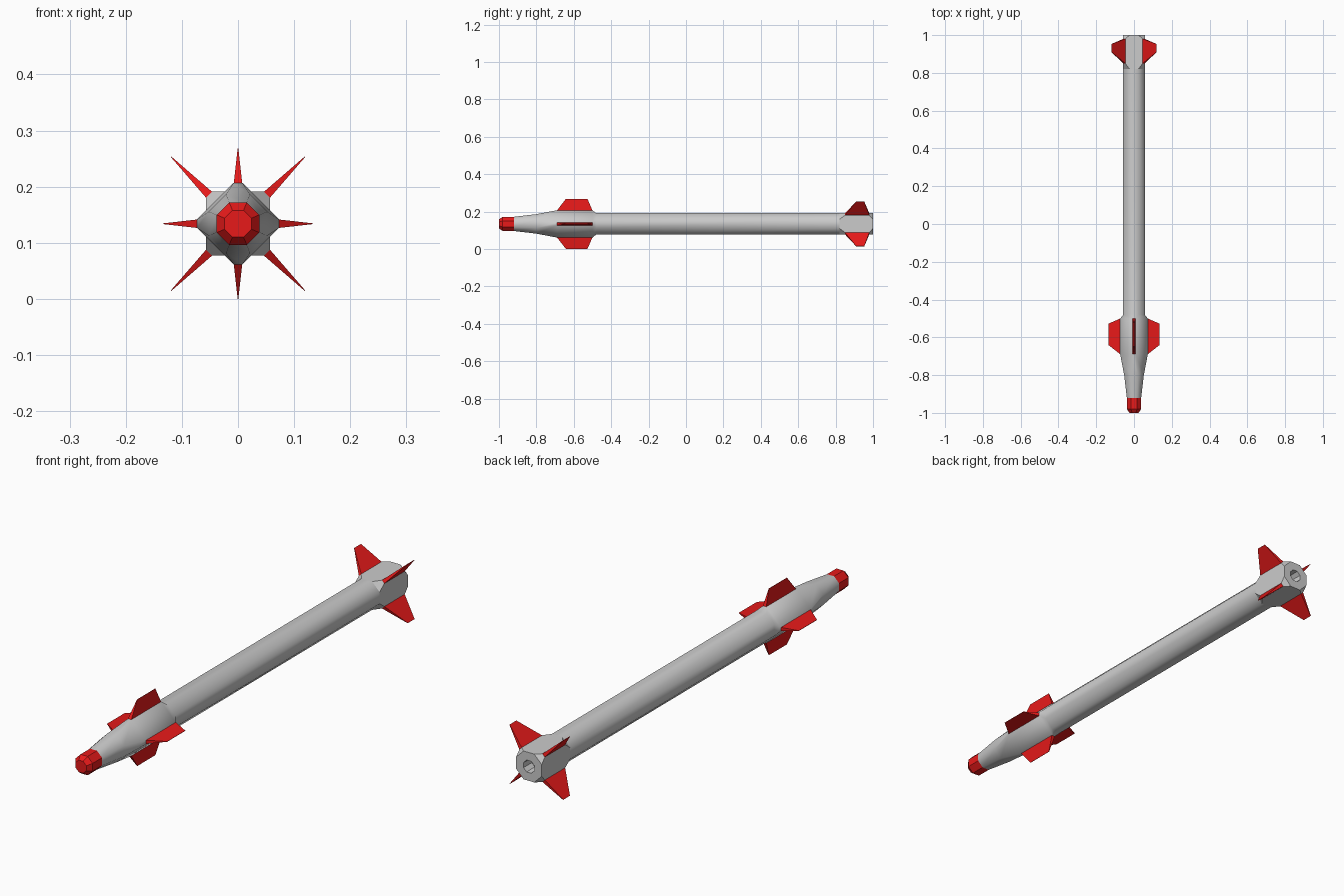
import bpy, bmesh, math
from mathutils import Vector

if "Cube" in bpy.data.objects:
    bpy.data.objects.remove(bpy.data.objects["Cube"])

CZ = 0.134   # height of the long axis
red = bpy.data.materials.new("red")
red.diffuse_color = (0.8, 0.01, 0.01, 1)
red.use_nodes = True
red.node_tree.nodes["Principled BSDF"].inputs["Base Color"].default_value = red.diffuse_color


def ring(y, even, odd=None):
    """Eight-sided section; even/odd = distance of alternate flats from the axis."""
    odd = even if odd is None else odd
    pts = []
    for k in range(8):
        a, b = (even, odd) if k % 2 == 0 else (odd, even)
        t = (b - a * math.cos(math.pi / 4)) / math.sin(math.pi / 4)
        ang = k * math.pi / 4
        pts.append(Vector((a * math.cos(ang) - t * math.sin(ang), y,
                           CZ + a * math.sin(ang) + t * math.cos(ang))))
    return pts


def loft(name, sections, mat=None):
    """Skin a list of equal-length point rings and cap both ends."""
    bm = bmesh.new()
    rows = [[bm.verts.new(p) for p in s] for s in sections]
    n = len(rows[0])
    for r, s in zip(rows, rows[1:]):
        for i in range(n):
            j = (i + 1) % n
            bm.faces.new((r[i], r[j], s[j], s[i]))
    bm.faces.new(rows[0])
    bm.faces.new(rows[-1])
    bmesh.ops.recalc_face_normals(bm, faces=bm.faces)
    me = bpy.data.meshes.new(name)
    bm.to_mesh(me)
    bm.free()
    ob = bpy.data.objects.new(name, me)
    bpy.context.collection.objects.link(ob)
    if mat:
        me.materials.append(mat)
    return ob


def fin(name, angle, base, tip):
    """Tapered fin; base and tip are (radius, half thickness, y front, y back)."""
    out = Vector((math.cos(angle), 0, math.sin(angle)))
    side = Vector((-math.sin(angle), 0, math.cos(angle)))
    sections = []
    for r, w, y0, y1 in (base, tip):
        c = Vector((0, 0, CZ)) + out * r
        sections.append([c + side * s * w + Vector((0, y, 0))
                         for s, y in ((-1, y0), (1, y0), (1, y1), (-1, y1))])
    return loft(name, sections, red)


# Body: tapered front with four fairings, tube, tail with four fairings, nozzle
body = loft("body", [
    ring(-0.92, 0.038),
    ring(-0.80, 0.052),
    ring(-0.69, 0.073, 0.057),
    ring(-0.50, 0.073, 0.057),
    ring(-0.48, 0.057),
    ring(0.82, 0.057),
    ring(0.85, 0.057, 0.073),
    ring(0.98, 0.057, 0.073),
    ring(1.00, 0.057),
    ring(1.00, 0.024),
    ring(0.95, 0.022),
])
bpy.context.view_layer.objects.active = body
body.select_set(True)
bpy.ops.object.shade_smooth_by_angle(angle=math.radians(46))
# Tail stays faceted
for p in body.data.polygons:
    if p.center.y > 0.81:
        p.use_smooth = False

# Nose cap
loft("nose_cap", [ring(-1.0, 0.024), ring(-0.98, 0.038), ring(-0.92, 0.038)], red)

# Front fins upright and level, tail fins on the diagonals
for i in range(4):
    a = i * math.pi / 2
    fin(f"front_fin_{i + 1}", a,
        (0.072, 0.0076, -0.69, -0.50), (0.134, 0.0006, -0.642, -0.527))
    fin(f"tail_fin_{i + 1}", a + math.pi / 4,
        (0.072, 0.0076, 0.85, 0.98), (0.169, 0.0006, 0.91, 0.953))
